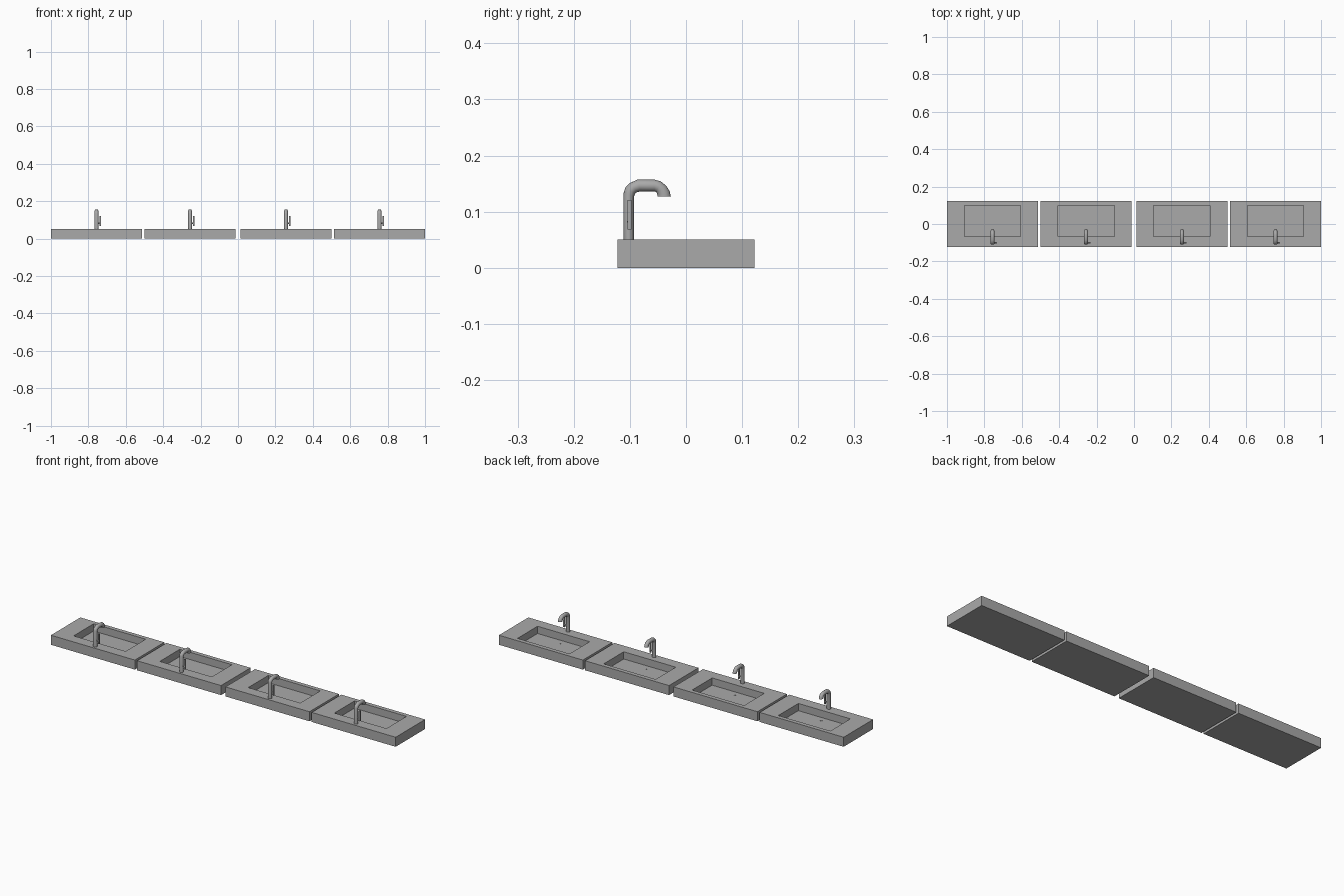
import bpy, bmesh, math
from mathutils import Vector

if "Cube" in bpy.data.objects:
    bpy.data.objects.remove(bpy.data.objects["Cube"])

grey = bpy.data.materials.new("plain_grey")
grey.diffuse_color = (0.4, 0.4, 0.4, 1)
grey.use_nodes = True
grey.node_tree.nodes["Principled BSDF"].inputs["Base Color"].default_value = grey.diffuse_color


def finish(bm, name, x, smooth=False):
    bmesh.ops.recalc_face_normals(bm, faces=bm.faces[:])
    me = bpy.data.meshes.new(name)
    bm.to_mesh(me)
    bm.free()
    me.materials.append(grey)
    ob = bpy.data.objects.new(name, me)
    ob.location.x = x
    bpy.context.collection.objects.link(ob)
    if smooth:
        bpy.ops.object.select_all(action='DESELECT')
        ob.select_set(True)
        bpy.context.view_layer.objects.active = ob
        bpy.ops.object.shade_smooth_by_angle(angle=math.radians(40))
    return ob


def loft(bm, rings):
    """Closed tube through rings of points, capped at both ends."""
    vs = [[bm.verts.new(p) for p in r] for r in rings]
    n = len(vs[0])
    for a, b in zip(vs, vs[1:]):
        for i in range(n):
            j = (i + 1) % n
            bm.faces.new((a[i], a[j], b[j], b[i]))
    bm.faces.new(vs[0])
    bm.faces.new(vs[-1])


def rect(hx, y0, y1, z):
    return [(-hx, y0, z), (hx, y0, z), (hx, y1, z), (-hx, y1, z)]


def circle_x(x, y, z, r, n=12):
    return [(x, y + r * math.cos(2 * math.pi * i / n),
             z + r * math.sin(2 * math.pi * i / n)) for i in range(n)]


def circle_z(y, z, r, n=12):
    return [(r * math.cos(2 * math.pi * i / n),
             y + r * math.sin(2 * math.pi * i / n), z) for i in range(n)]


# spout sections: outer edge (y, z), inner edge (y, z)
SPOUT = [
    (-.111, .045, -.093, .045), (-.111, .134, -.093, .126),
    (-.108, .143, -.091, .132), (-.100, .151, -.087, .135),
    (-.087, .157, -.081, .136), (-.056, .157, -.056, .136),
    (-.045, .154, -.053, .135), (-.035, .146, -.052, .133),
    (-.029, .136, -.051, .130), (-.027, .127, -.051, .127),
]


def spout_ring(oy, oz, iy, iz, hw=.0105, n=16):
    o, i = Vector((0, oy, oz)), Vector((0, iy, iz))
    mid, half = (o + i) / 2, (o - i) / 2
    return [mid + half * math.cos(2 * math.pi * k / n)
            + Vector((hw * math.sin(2 * math.pi * k / n), 0, 0)) for k in range(n)]


for num, x in enumerate((-.7565, -.2565, .2565, .7565), 1):
    # slab with recessed rectangular basin
    bm = bmesh.new()
    loft(bm, [rect(.2435, -.122, .122, 0), rect(.2435, -.122, .122, .05),
              rect(.151, -.066, .1, .05), rect(.151, -.066, .1, .012)])
    finish(bm, f"basin_{num}", x)

    # drain disc under the spout
    bm = bmesh.new()
    loft(bm, [circle_z(-.04, .011, .008), circle_z(-.04, .013, .008)])
    finish(bm, f"drain_{num}", x)

    # curved tap
    bm = bmesh.new()
    loft(bm, [spout_ring(*s) for s in SPOUT])
    finish(bm, f"tap_{num}", x, True)

    # side lever: short stem and upright bar
    bm = bmesh.new()
    loft(bm, [circle_x(.006, -.101, .082, .004), circle_x(.02, -.101, .082, .004)])
    finish(bm, f"lever_stem_{num}", x, True)
    bm = bmesh.new()
    loft(bm, [[(px + .0205, py, z) for px, py, z in rect(.0035, -.1045, -.0975, z0)]
              for z0 in (.068, .121)])
    finish(bm, f"lever_{num}", x)
